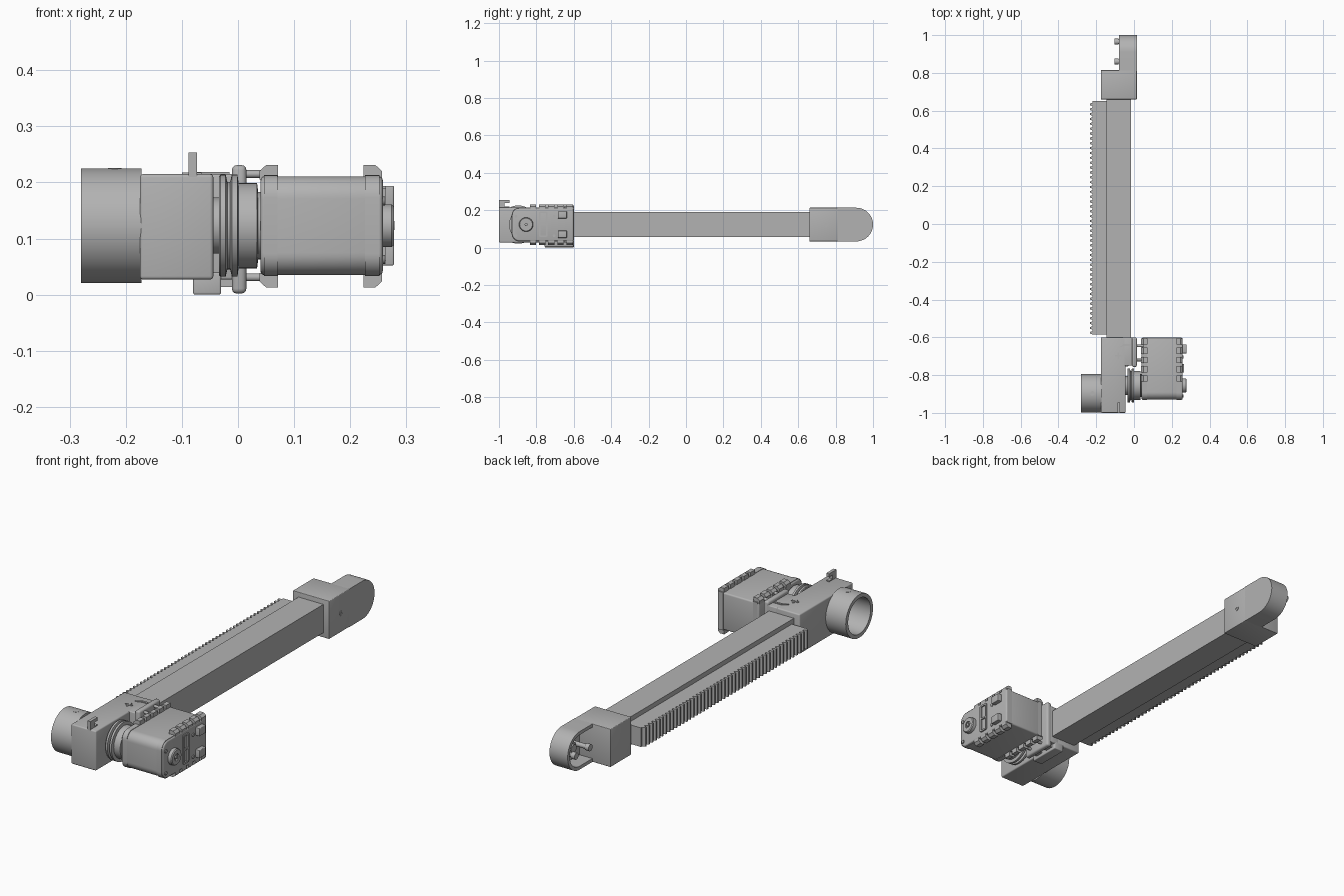
import bpy, bmesh
from math import sin, cos, pi, radians
from mathutils import Vector

cube = bpy.data.objects.get("Cube")
if cube:
    bpy.data.objects.remove(cube, do_unlink=True)

GREY = (0.45, 0.45, 0.45, 1)
grey = bpy.data.materials.new("plain grey")
grey.use_nodes = True
grey.diffuse_color = GREY
bsdf = next(n for n in grey.node_tree.nodes if n.type == 'BSDF_PRINCIPLED')
bsdf.inputs["Base Color"].default_value = GREY

MID = 0.123      # height of the main axis
SHAFT = -0.855   # y of the servo shaft


def finish(name, bm, bevel=0):
    """Clean up, round the hard edges and link the mesh."""
    bmesh.ops.recalc_face_normals(bm, faces=bm.faces)
    if bevel:
        hard = [e for e in bm.edges if e.calc_face_angle(0) > radians(50)]
        bmesh.ops.bevel(bm, geom=hard, offset=bevel, segments=3, profile=0.5,
                        affect='EDGES', clamp_overlap=True)
    mesh = bpy.data.meshes.new(name)
    bm.to_mesh(mesh)
    bm.free()
    mesh.materials.append(grey)
    mesh.shade_smooth()
    mesh.set_sharp_from_angle(angle=radians(32))
    ob = bpy.data.objects.new(name, mesh)
    bpy.context.collection.objects.link(ob)
    return ob


def prism(name, points, lo, hi, axis='x', bevel=0):
    """Extrude a flat profile: (y, z) points along x, or (x, y) points along z."""
    bm = bmesh.new()
    if axis == 'x':
        verts = [bm.verts.new((lo, a, b)) for a, b in points]
        move = Vector((hi - lo, 0, 0))
    else:
        verts = [bm.verts.new((a, b, lo)) for a, b in points]
        move = Vector((0, 0, hi - lo))
    face = bm.faces.new(verts)
    out = bmesh.ops.extrude_face_region(bm, geom=[face], use_keep_orig=True)
    bmesh.ops.translate(bm, vec=move,
                        verts=[v for v in out["geom"] if isinstance(v, bmesh.types.BMVert)])
    return finish(name, bm, bevel)


def box(name, x, y, z, bevel=0):
    corners = [(y[0], z[0]), (y[1], z[0]), (y[1], z[1]), (y[0], z[1])]
    return prism(name, corners, x[0], x[1], bevel=bevel)


def lathe(name, profile, y, z, sides=48, closed=False):
    """Turn (x, radius) points about an axis parallel to x."""
    bm = bmesh.new()
    rings = [[bm.verts.new((px, y + r * cos(2 * pi * i / sides), z + r * sin(2 * pi * i / sides)))
              for i in range(sides)] for px, r in profile]
    pairs = list(zip(rings, rings[1:]))
    if closed:
        pairs.append((rings[-1], rings[0]))
    else:
        bm.faces.new(rings[0])
        bm.faces.new(rings[-1])
    for a, b in pairs:
        for i in range(sides):
            j = (i + 1) % sides
            bm.faces.new((a[i], a[j], b[j], b[i]))
    return finish(name, bm)


def arc(cy, cz, r, start, end, steps=16):
    angles = [radians(start + (end - start) * i / steps) for i in range(steps + 1)]
    return [(cy + r * cos(a), cz + r * sin(a)) for a in angles]


def mirror_z(z):
    return 2 * MID - z


# Square beam and toothed rack
box("beam", (-0.145, -0.015), (-0.61, 0.67), (0.056, 0.19))
teeth, start, end = 48, -0.585, 0.65
pitch = (end - start) / teeth
outline = [(-0.145, start)]
for i in range(teeth):
    y = start + i * pitch
    outline += [(-0.219, y), (-0.234, y + pitch * 0.2),
                (-0.234, y + pitch * 0.5), (-0.219, y + pitch * 0.7)]
outline += [(-0.219, end), (-0.145, end)]
prism("rack", outline, 0.078, 0.168, axis='z')

# Idler cap at the far end: block, rounded wall, floor and pins
box("cap_block", (-0.175, 0.015), (0.66, 0.815), (0.033, 0.213), 0.003)
outer = [(0.81, 0.033)] + arc(0.91, MID, 0.09, -90, 90, 28) + [(0.81, 0.213)]
inner = [(0.81, 0.197)] + arc(0.91, MID, 0.074, 90, -90, 28) + [(0.81, 0.049)]
prism("cap_wall", outer + inner, -0.08, -0.012)
prism("cap_floor", outer, -0.012, 0.015)
lathe("idler_hub", [(-0.013, 0.03), (-0.04, 0.03), (-0.04, 0.02), (-0.05, 0.02)], 0.91, MID, 24)
for y in (0.86, 0.965):
    lathe("cap_pin", [(-0.012, 0.011), (-0.082, 0.011), (-0.082, 0.016), (-0.102, 0.016)], y, MID, 16)
lathe("cap_screw", [(0.014, 0.012), (0.017, 0.012), (0.017, 0.005), (0.015, 0.005)], 0.75, MID, 16)

# Drive housing
box("housing", (-0.175, -0.044), (-1.0, -0.6), (0.027, 0.215), 0.006)
box("housing_side", (-0.06, 0.0), (-0.75, -0.6), (0.027, 0.215), 0.004)
box("housing_foot", (-0.08, -0.03), (-0.755, -0.6), (0.0, 0.04), 0.004)
box("mount_flange", (-0.011, 0.015), (-0.757, -0.6), (0.002, 0.231), 0.009)
for y in (-0.73, -0.66):
    box("foot_rib", (-0.032, -0.008), (y, y + 0.04), (0.014, 0.03))
box("hook_post", (-0.088, -0.073), (-1.0, -0.97), (0.21, 0.253))
box("hook_head", (-0.088, -0.073), (-0.972, -0.945), (0.238, 0.253))
box("hook_base", (-0.088, -0.073), (-0.972, -0.945), (0.21, 0.22))
prism("top_clip", [(-0.08, -0.655), (-0.055, -0.635), (-0.015, -0.635), (-0.015, -0.645),
                   (-0.05, -0.645)], 0.214, 0.219, axis='z')
box("top_screw", (-0.1, -0.065), (-0.702, -0.694), (0.214, 0.218))
box("top_screw_cross", (-0.087, -0.079), (-0.715, -0.68), (0.214, 0.2175))

# Open collar on the side, with a set screw
lathe("collar", [(-0.28, 0.102), (-0.172, 0.102), (-0.172, 0.084), (-0.28, 0.084)],
      -0.897, MID, 64, closed=True)
prism("set_screw", arc(-0.22, -0.897, 0.012, 0, 337.5, 15), 0.218, 0.2255, axis='z')

# Belt pulley and servo horn
lathe("pulley", [(-0.05, 0.05), (-0.034, 0.05), (-0.034, 0.088), (-0.031, 0.091),
                 (-0.022, 0.091), (-0.019, 0.078), (-0.014, 0.078), (-0.011, 0.091),
                 (-0.001, 0.091), (0.001, 0.076), (0.034, 0.076), (0.036, 0.06),
                 (0.046, 0.06)], SHAFT, MID)

# Servo case with rounded front corners, and its two end frames
R = 0.04


def case_profile(low, high, front, back):
    return ([(back, low), (back, high)] + arc(front + R, high - R, R, 90, 180, 8)
            + arc(front + R, low + R, R, 180, 270, 8))


prism("servo_case", case_profile(0.035, 0.211, -0.93, -0.602), 0.04, 0.258, bevel=0.007)
for lo, hi in ((0.046, 0.07), (0.226, 0.252)):
    prism("case_band", case_profile(0.033, 0.213, -0.932, -0.6), lo, hi)

# Mounting lugs along the four long edges of the case
for i in range(5):
    y = -0.835 + i * 0.049
    for x0, x1, side in ((0.038, 0.071, -1), (0.224, 0.257, 1)):
        for top in (True, False):
            levels = [0.205, 0.22, 0.231]
            base, mid, tip = levels if top else [mirror_z(v) - 0.002 for v in levels]
            cut = 0.012
            if side < 0:
                pts = [(x0, base), (x0, mid), (x0 + cut, tip), (x1, tip), (x1, base)]
            else:
                pts = [(x0, base), (x0, tip), (x1 - cut, tip), (x1, mid), (x1, base)]
            bm = bmesh.new()
            a = [bm.verts.new((px, y, pz)) for px, pz in pts]
            b = [bm.verts.new((px, y + 0.034, pz)) for px, pz in pts]
            bm.faces.new(a)
            bm.faces.new(b)
            for k in range(len(pts)):
                n = (k + 1) % len(pts)
                bm.faces.new((a[k], a[n], b[n], b[k]))
            finish("servo_lug", bm)

# Bolts that tie the servo to the flange
for z in (0.215, mirror_z(0.215)):
    for y in (-0.645, -0.72):
        lathe("tie_bolt", [(0.01, 0.007), (0.05, 0.007)], y, z, 12)

# Outer face of the servo: rear bearing, plugs and ribs
lathe("rear_bearing", [(0.25, 0.038), (0.274, 0.038), (0.278, 0.034), (0.278, 0.016),
                       (0.27, 0.016), (0.27, 0.008), (0.279, 0.008)], SHAFT, MID, 32)
for z in (0.175, mirror_z(0.175)):
    box("cable_plug", (0.25, 0.278), (-0.685, -0.637), (z - 0.019, z + 0.019), 0.003)
    for y in (-0.91, -0.705):
        lathe("case_screw", [(0.255, 0.008), (0.262, 0.008)], y, z - 0.008, 12)
for y in (-0.781, -0.745):
    box("face_rib", (0.255, 0.264), (y - 0.004, y + 0.004), (0.06, 0.19))
for z in (0.06, MID, 0.19):
    box("face_rib_cross", (0.255, 0.264), (-0.781, -0.745), (z - 0.004, z + 0.004))
